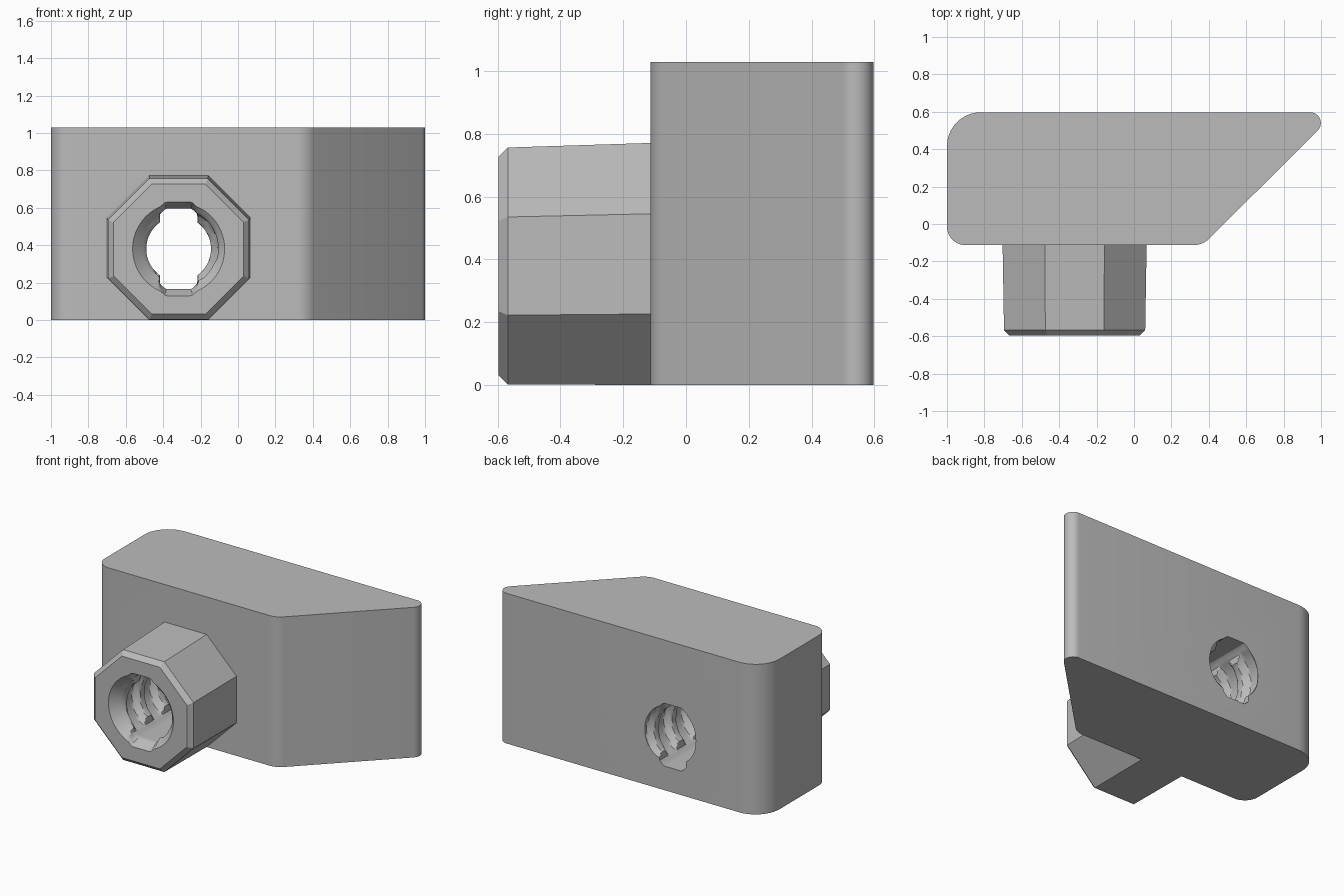
import bpy, bmesh, math
from mathutils import Vector

if "Cube" in bpy.data.objects:
    bpy.data.objects.remove(bpy.data.objects["Cube"])

HEIGHT, FRONT, BACK, FACE = 1.028, -0.597, 0.597, -0.113
HOLE_X, HOLE_Z = -0.3175, 0.38
PITCH, MINOR, MAJOR = 0.19, 0.173, 0.212

grey = bpy.data.materials.new("plain grey")
grey.use_nodes = True
colour = (0.5, 0.5, 0.5, 1)
grey.diffuse_color = colour
grey.node_tree.nodes["Principled BSDF"].inputs["Base Color"].default_value = colour


def loft(name, rings):
    """Skin a stack of equal-length point rings and cap both ends."""
    bm = bmesh.new()
    loops = [[bm.verts.new(p) for p in ring] for ring in rings]
    for a, b in zip(loops, loops[1:]):
        for i in range(len(a)):
            j = (i + 1) % len(a)
            bm.faces.new((a[i], a[j], b[j], b[i]))
    bm.faces.new(loops[0])
    bm.faces.new(loops[-1])
    bmesh.ops.recalc_face_normals(bm, faces=bm.faces)
    mesh = bpy.data.meshes.new(name)
    bm.to_mesh(mesh)
    bm.free()
    mesh.materials.append(grey)
    ob = bpy.data.objects.new(name, mesh)
    bpy.context.collection.objects.link(ob)
    return ob


def rounded(corners, steps=10):
    """Fillet each (x, y, radius) corner of a counter-clockwise outline."""
    points = []
    for i, (x, y, r) in enumerate(corners):
        c = Vector((x, y))
        a = (Vector(corners[i - 1][:2]) - c).normalized()
        b = (Vector(corners[(i + 1) % len(corners)][:2]) - c).normalized()
        half = a.angle(b) / 2
        centre = c + (a + b).normalized() * r / math.sin(half)
        start = c + a * r / math.tan(half) - centre
        sweep = math.pi - 2 * half
        for k in range(steps + 1):
            t = sweep * k / steps
            points.append(centre + Vector((
                start.x * math.cos(t) - start.y * math.sin(t),
                start.x * math.sin(t) + start.y * math.cos(t))))
    return points


# Block with rounded corners and one slanted end
outline = rounded([(-1, FACE, 0.1), (0.367, FACE, 0.12),
                   (1.08, BACK, 0.057), (-1, BACK, 0.18)])
block = loft("threaded_block", [[(p.x, p.y, z) for p in outline] for z in (0, HEIGHT)])


# Tapered octagonal boss with a chamfered front
def octagon(y, apothem, z):
    r = apothem / math.cos(math.pi / 8)
    angles = [math.pi / 8 + k * math.pi / 4 for k in range(8)]
    return [(HOLE_X + r * math.cos(t), y, z + r * math.sin(t)) for t in angles]


boss = loft("octagonal_boss", [octagon(FRONT, 0.3475, 0.379), octagon(-0.567, 0.3775, 0.379),
                               octagon(FACE, 0.385, 0.386), octagon(-0.08, 0.385, 0.386)])


# Bore: helical thread, two lengthwise slots and a front countersink
def bore_radius(t, y):
    turn = (y / PITCH - t / math.tau) % 1
    ramp = (abs(turn - 0.5) - 0.13) / 0.16
    thread = MINOR + (MAJOR - MINOR) * min(1, max(0, ramp))
    flare = max(0, FRONT + 0.073 - y)
    s, c = abs(math.sin(t)) + 1e-6, abs(math.cos(t)) + 1e-6
    slot = min(0.1 / s, (0.215 + flare / 2) / c, (0.285 + flare / 2) / (s + c))
    return max(thread, slot, MINOR + flare)


SIDES, ROWS = 96, 100
rings = []
for row in range(ROWS + 1):
    y = FRONT - 0.02 + (BACK - FRONT + 0.04) * row / ROWS
    ring = []
    for k in range(SIDES):
        t = math.tau * (k + 0.5) / SIDES
        r = bore_radius(t, y)
        ring.append((HOLE_X + r * math.sin(t), y, HOLE_Z + r * math.cos(t)))
    rings.append(ring)
bore = loft("bore_cutter", rings)

# Join the boss to the block, then cut the bore through both
bpy.context.view_layer.objects.active = block
for tool, operation in ((boss, "UNION"), (bore, "DIFFERENCE")):
    mod = block.modifiers.new(tool.name, "BOOLEAN")
    mod.operation, mod.solver, mod.object = operation, "EXACT", tool
    bpy.ops.object.modifier_apply(modifier=mod.name)
    bpy.data.objects.remove(tool)

bpy.ops.object.select_all(action="DESELECT")
block.select_set(True)
bpy.ops.object.shade_smooth_by_angle(angle=math.radians(28))
